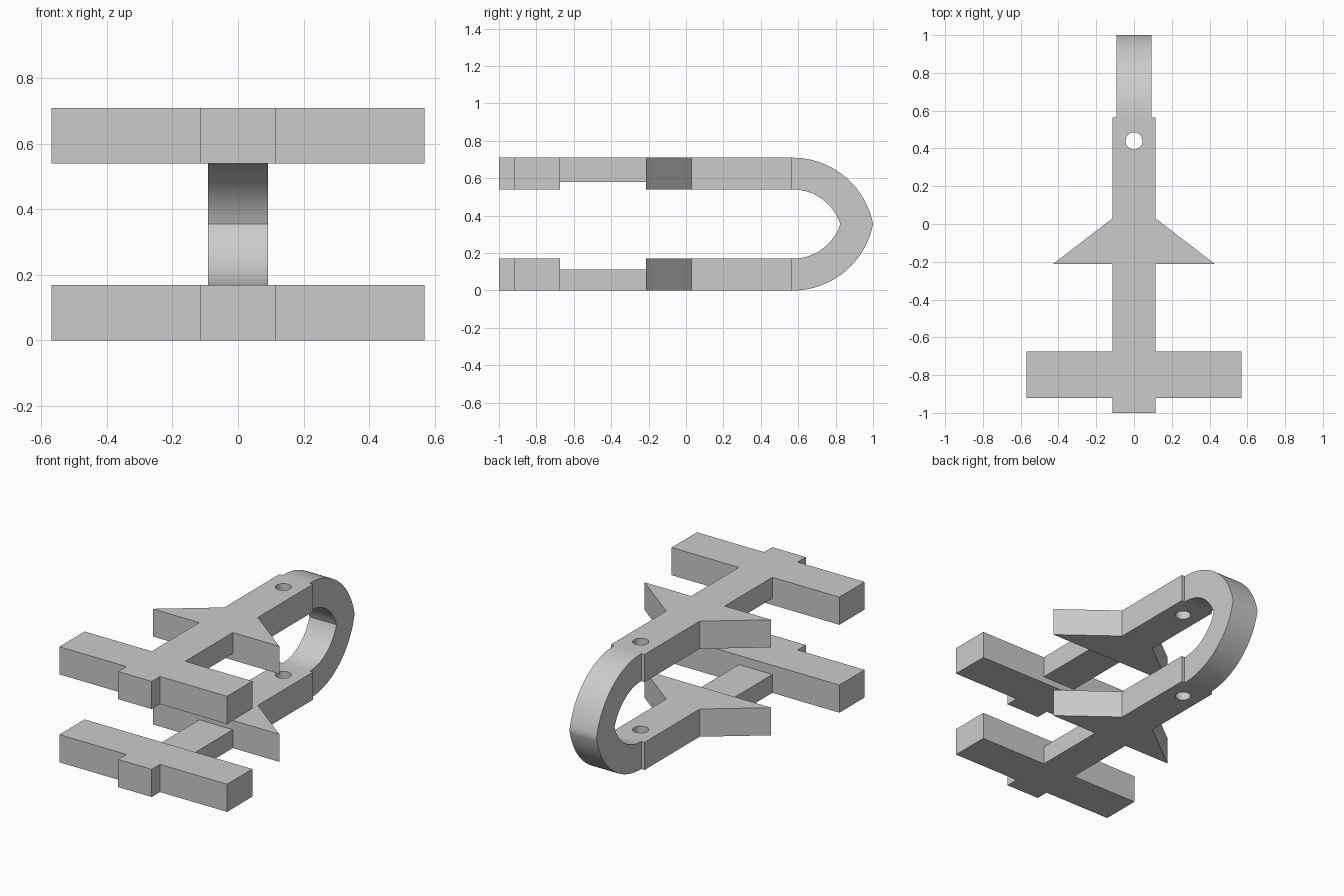
import bpy, bmesh, math

if "Cube" in bpy.data.objects:
    bpy.data.objects.remove(bpy.data.objects["Cube"], do_unlink=True)

grey = bpy.data.materials.new("plain grey")
grey.use_nodes = True
colour = (0.6, 0.6, 0.6, 1)
grey.diffuse_color = colour
grey.node_tree.nodes["Principled BSDF"].inputs["Base Color"].default_value = colour

THICK, HEIGHT = 0.17, 0.71
BODY, RING = 0.114, 0.092      # half widths
JOIN = 0.565                   # where the plates meet the loop


def prism(name, outline, offset):
    """Extrude a closed 3D outline along offset."""
    bm = bmesh.new()
    face = bm.faces.new([bm.verts.new(p) for p in outline])
    new = bmesh.ops.extrude_face_region(bm, geom=[face])["geom"]
    bmesh.ops.translate(bm, vec=offset,
                        verts=[v for v in new if isinstance(v, bmesh.types.BMVert)])
    bmesh.ops.recalc_face_normals(bm, faces=bm.faces)
    mesh = bpy.data.meshes.new(name)
    bm.to_mesh(mesh)
    bm.free()
    mesh.materials.append(grey)
    obj = bpy.data.objects.new(name, mesh)
    bpy.context.collection.objects.link(obj)
    return obj


def select(obj):
    bpy.ops.object.select_all(action='DESELECT')
    obj.select_set(True)
    bpy.context.view_layer.objects.active = obj


def cut(obj, cutter):
    """Subtract the cutter and throw it away."""
    mod = obj.modifiers.new("cut", 'BOOLEAN')
    mod.operation, mod.solver, mod.object = 'DIFFERENCE', 'EXACT', cutter
    select(obj)
    bpy.ops.object.modifier_apply(modifier=mod.name)
    bpy.data.objects.remove(cutter, do_unlink=True)


# Half outline of a plate: nose, crossbar, swept fin, straight end
half = [(BODY, -1), (BODY, -0.92), (0.57, -0.92), (0.57, -0.675), (BODY, -0.675),
        (BODY, -0.213), (0.43, -0.213), (BODY, 0.03), (BODY, JOIN)]
outline = half + [(-x, y) for x, y in reversed(half)]

for name, base, notch in (("lower_plate", 0, (0.113, 0.3)),
                          ("upper_plate", HEIGHT - THICK, (0.4, 0.58))):
    plate = prism(name, [(x, y, base) for x, y in outline], (0, 0, THICK))

    # Thinner waist between crossbar and fins, on the inward side
    low, high = notch
    box = [(x, y, low) for x, y in ((-0.2, -0.675), (0.2, -0.675),
                                    (0.2, -0.213), (-0.2, -0.213))]
    cut(plate, prism("waist_cutter", box, (0, 0, high - low)))

    # Round hole near the loop
    bpy.ops.mesh.primitive_cylinder_add(vertices=32, radius=0.045, depth=0.4,
                                        location=(0, 0.44, base + THICK / 2))
    cut(plate, bpy.context.object)
    select(plate)
    bpy.ops.object.shade_smooth_by_angle()


def pointed_arc(radius, steps=24):
    """Two mirrored arcs from the top plate to a point and back below."""
    drop = HEIGHT / 2 - 0.272
    end = math.acos(drop / radius)
    top = [(0.57 + radius * math.sin(end * i / steps),
            0.272 + radius * math.cos(end * i / steps)) for i in range(steps + 1)]
    top = [(JOIN - 0.002, top[0][1])] + top
    return top + [(y, HEIGHT - z) for y, z in reversed(top[:-1])]


# Pointed loop joining both plates
profile = pointed_arc(0.438) + pointed_arc(0.438 - THICK)[::-1]
loop = prism("connecting_loop", [(-RING, y, z) for y, z in profile], (2 * RING, 0, 0))
select(loop)
bpy.ops.object.shade_smooth_by_angle()
